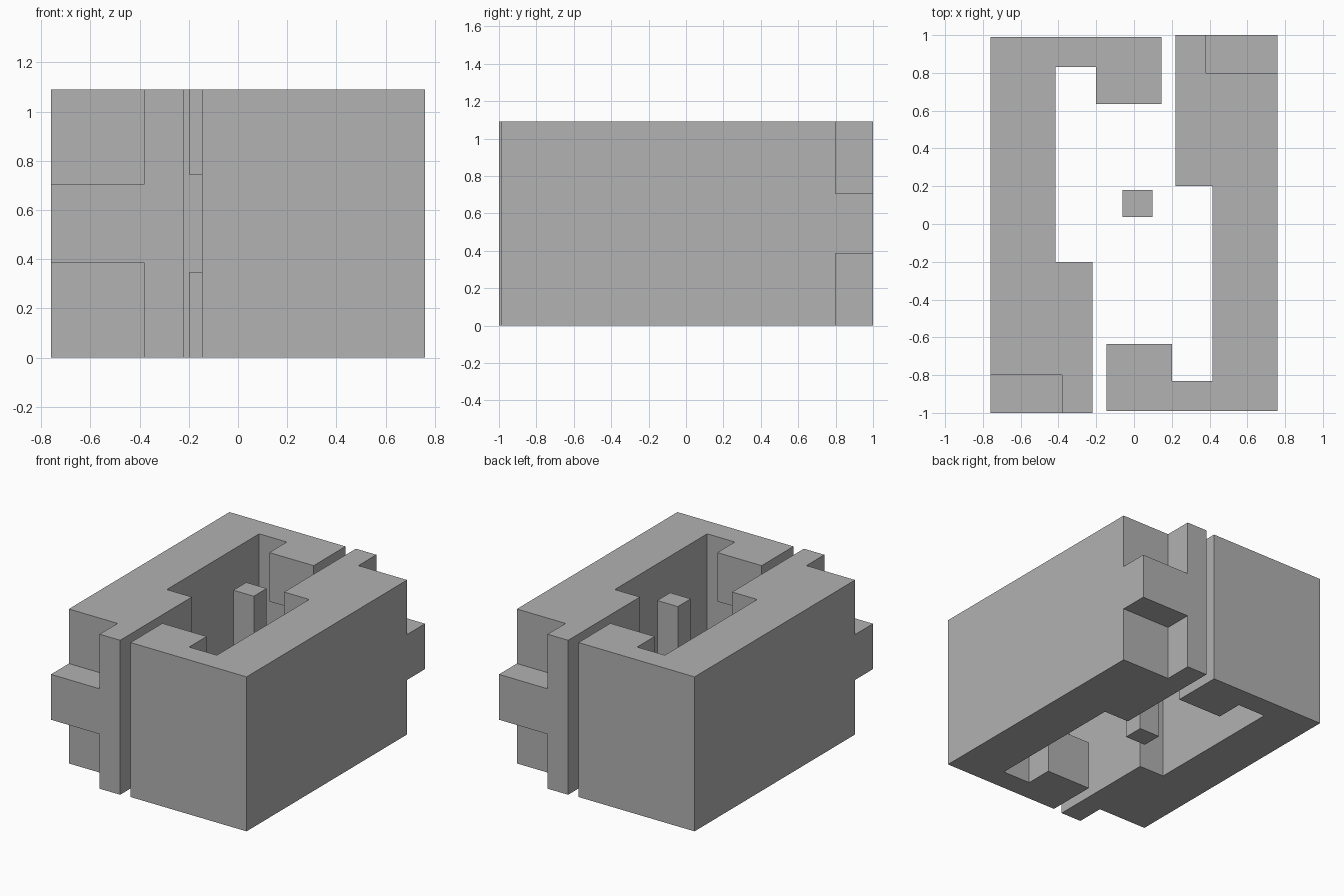
import bpy, bmesh, math

HEIGHT = 1.09

if "Cube" in bpy.data.objects:
    bpy.data.objects.remove(bpy.data.objects["Cube"], do_unlink=True)

grey = bpy.data.materials.new("mid_grey")
grey.use_nodes = True
colour = (0.445, 0.445, 0.445, 1)
grey.diffuse_color = colour
grey.node_tree.nodes["Principled BSDF"].inputs["Base Color"].default_value = colour


def prism(name, outline, z0, z1):
    """Extrude a plan outline from z0 up to z1."""
    bm = bmesh.new()
    face = bm.faces.new([bm.verts.new((x, y, z0)) for x, y in outline])
    top = bmesh.ops.extrude_face_region(bm, geom=[face])["geom"]
    for v in top:
        if isinstance(v, bmesh.types.BMVert):
            v.co.z = z1
    bmesh.ops.recalc_face_normals(bm, faces=bm.faces)
    mesh = bpy.data.meshes.new(name)
    bm.to_mesh(mesh)
    bm.free()
    mesh.materials.append(grey)
    obj = bpy.data.objects.new(name, mesh)
    bpy.context.collection.objects.link(obj)
    return obj


def box(name, x0, x1, y0, y1, z0, z1):
    return prism(name, [(x0, y0), (x1, y0), (x1, y1), (x0, y1)], z0, z1)


def cut(obj, cutters):
    """Subtract the cutters, bake the result and remove the cutters."""
    for c in cutters:
        c.hide_render = True
        mod = obj.modifiers.new(c.name, "BOOLEAN")
        mod.operation = "DIFFERENCE"
        mod.solver = "EXACT"
        mod.object = c
    deps = bpy.context.evaluated_depsgraph_get()
    baked = bpy.data.meshes.new_from_object(obj.evaluated_get(deps))
    obj.modifiers.clear()
    obj.data = baked
    for c in cutters:
        bpy.data.objects.remove(c, do_unlink=True)


# Hooked half: long side wall, thick front end and a hooked back end
right_half = prism("right_half", [
    (-0.76, -1), (-0.22, -1), (-0.22, -0.2), (-0.416, -0.2), (-0.416, 0.83),
    (-0.2, 0.83), (-0.2, 0.635), (0.146, 0.635), (0.146, 0.99), (-0.76, 0.99),
], 0, HEIGHT)

# Corner notches leave a locking tab; the slot splits the hook for a tab
cut(right_half, [
    box("lower_notch", -0.9, -0.38, -1.2, -0.8, -0.2, 0.385),
    box("upper_notch", -0.9, -0.38, -1.2, -0.8, 0.705, HEIGHT + 0.2),
    box("hook_slot", -0.3, 0.3, 0.5, 0.83, 0.345, 0.745),
])

# Opposite half is the same part turned half a revolution
left_half = bpy.data.objects.new("left_half", right_half.data)
left_half.rotation_euler.z = math.pi
bpy.context.collection.objects.link(left_half)

# Free-standing pin in the cavity
box("centre_pin", -0.062, 0.098, 0.036, 0.18, 0, HEIGHT)
